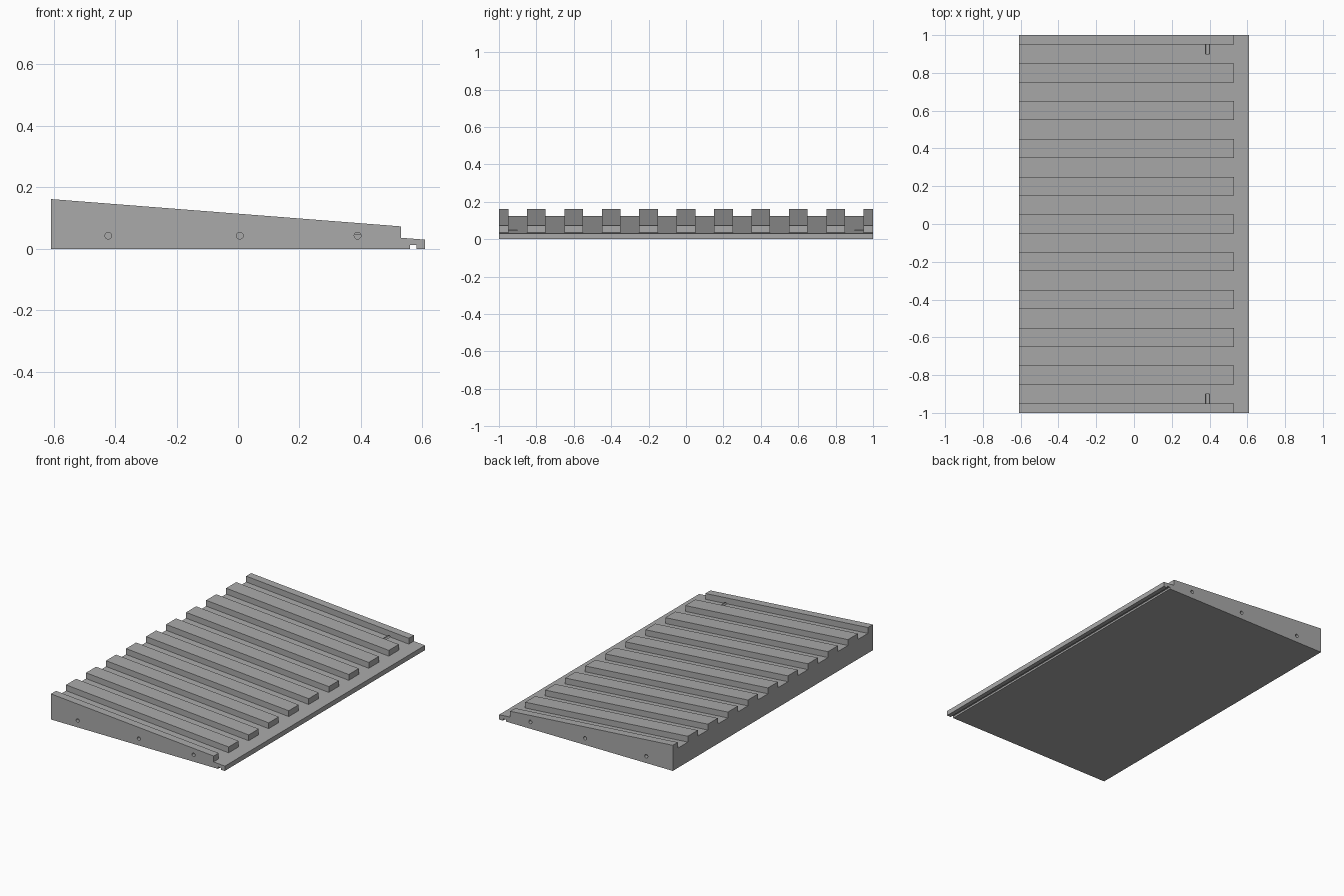
import bpy, bmesh, math
from mathutils import Matrix

if "Cube" in bpy.data.objects:
    bpy.data.objects.remove(bpy.data.objects["Cube"])

X0, X1, STEP = -0.608, 0.608, 0.53   # thick end, thin end, where the ribs stop
SLOPE = -0.078
RIB_H = 0.037

grey = bpy.data.materials.new("grey")
grey.diffuse_color = (0.4, 0.4, 0.4, 1)
grey.use_nodes = True
grey.node_tree.nodes["Principled BSDF"].inputs["Base Color"].default_value = grey.diffuse_color


def floor_z(x):
    return 0.125 + SLOPE * (x - X0)


def make_object(name, bm):
    bmesh.ops.recalc_face_normals(bm, faces=bm.faces)
    mesh = bpy.data.meshes.new(name)
    bm.to_mesh(mesh)
    bm.free()
    mesh.materials.append(grey)
    obj = bpy.data.objects.new(name, mesh)
    bpy.context.collection.objects.link(obj)
    return obj


def prism(points, offset):
    bm = bmesh.new()
    face = bm.faces.new([bm.verts.new(p) for p in points])
    out = bmesh.ops.extrude_face_region(bm, geom=[face])
    top = [v for v in out["geom"] if isinstance(v, bmesh.types.BMVert)]
    bmesh.ops.translate(bm, verts=top, vec=offset)
    return bm


def cut(target, cutter):
    mod = target.modifiers.new(cutter.name, "BOOLEAN")
    mod.operation, mod.solver, mod.object = "DIFFERENCE", "EXACT", cutter
    cutter.hide_render = True
    cutter.display_type = "WIRE"


# Wedge at full rib height, with a snap groove under the thin edge
profile = [(X0, 0), (0.56, 0), (0.56, 0.012), (0.58, 0.012), (0.58, 0), (X1, 0),
           (X1, floor_z(X1) + RIB_H), (X0, floor_z(X0) + RIB_H)]
ramp = make_object("ribbed_ramp", prism([(x, -1, z) for x, z in profile], (0, 2, 0)))

# Comb-shaped cutter: clears the thin edge and the ten channels between ribs
plan = [(0.7, -1.1), (STEP, -1.1)]
for i in range(10):
    y = -0.9 + 0.2 * i
    plan += [(STEP, y - 0.05), (-0.7, y - 0.05), (-0.7, y + 0.05), (STEP, y + 0.05)]
plan += [(STEP, 1.1), (0.7, 1.1)]
comb = make_object("channel_cutter", prism([(x, y, floor_z(x)) for x, y in plan], (0, 0, 0.4)))
cut(ramp, comb)

# Blind pin holes in both ends
bm = bmesh.new()
for side in (-1, 1):
    for x in (-0.422, 0.006, 0.389):
        place = Matrix.Translation((x, side, 0.043)) @ Matrix.Rotation(math.pi / 2, 4, "X")
        bmesh.ops.create_cone(bm, cap_ends=True, segments=24, radius1=0.011,
                              radius2=0.011, depth=0.2, matrix=place)
cut(ramp, make_object("pin_hole_cutter", bm))
